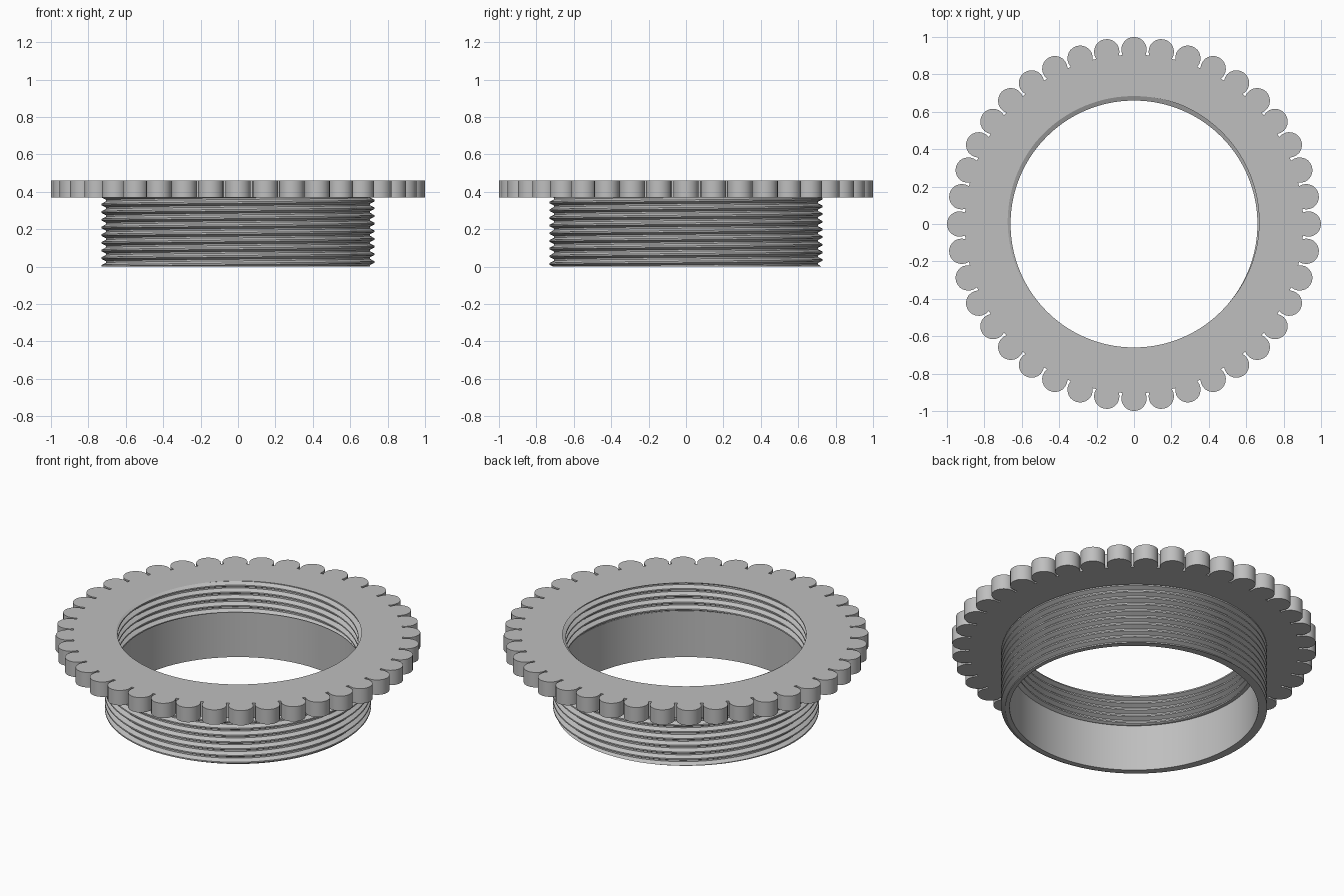
import bpy, bmesh, math
from math import cos, sin, pi

if "Cube" in bpy.data.objects:
    bpy.data.objects.remove(bpy.data.objects["Cube"])

grey = bpy.data.materials.new("light_grey")
grey.use_nodes = True
COLOUR = (0.52, 0.52, 0.52, 1)
grey.diffuse_color = COLOUR
grey.node_tree.nodes["Principled BSDF"].inputs["Base Color"].default_value = COLOUR

TOP, UNDER, LEDGE = 0.46, 0.37, 0.28   # flange top, flange underside, inner thread start
PITCH = 0.041
BREAKS = (0, 0.2, 0.5, 0.7)            # root flat, rising flank, crest flat, falling flank


def finish(name, bm):
    bmesh.ops.remove_doubles(bm, verts=bm.verts, dist=0.0001)
    bmesh.ops.recalc_face_normals(bm, faces=bm.faces)
    mesh = bpy.data.meshes.new(name)
    bm.to_mesh(mesh)
    bm.free()
    mesh.materials.append(grey)
    obj = bpy.data.objects.new(name, mesh)
    bpy.context.collection.objects.link(obj)
    bpy.ops.object.select_all(action='DESELECT')
    obj.select_set(True)
    bpy.context.view_layer.objects.active = obj
    bpy.ops.object.shade_smooth_by_angle(angle=math.radians(25))
    return obj


def thread_height(u):
    """Height of the thread, 0 to 1, at fraction u of a turn."""
    u %= 1
    if u < BREAKS[1]:
        return 0
    if u < BREAKS[2]:
        return (u - BREAKS[1]) / (BREAKS[2] - BREAKS[1])
    if u < BREAKS[3]:
        return 1
    return (1 - u) / (1 - BREAKS[3])


def thread_points(turn, low, high, root, crest):
    """Radius and height along one slice of a helical thread, bottom to top."""
    points = []
    for k in range(-2, int((high - low) / PITCH) + 3):
        for b in BREAKS:
            z = min(max(low + (k + b + turn) * PITCH, low), high)
            u = (z - low) / PITCH - turn
            points.append((root + (crest - root) * thread_height(u), z))
    return points


# Threaded tube: helical thread outside, helical thread inside its upper part
SLICES = 144
bm = bmesh.new()
columns = []
for i in range(SLICES + 1):
    turn = i / SLICES
    a = turn * 2 * pi
    outer = thread_points(turn, 0, UNDER, 0.706, 0.73)
    inner = thread_points(turn, LEDGE, TOP, 0.684, 0.66)
    section = outer + [(0.70, UNDER), (0.70, TOP)] + inner[::-1] + [(0.682, LEDGE), (0.682, 0)]
    columns.append([bm.verts.new((r * cos(a), r * sin(a), z)) for r, z in section])
for c, d in zip(columns, columns[1:]):
    for j in range(len(c)):
        k = (j + 1) % len(c)
        bm.faces.new((c[j], d[j], d[k], c[k]))
bmesh.ops.dissolve_degenerate(bm, dist=0.0001, edges=bm.edges)
finish("threaded_tube", bm)

# Scalloped flange: round grip lobes set around a disc with a hole
LOBES, LOBE_R, LOBE_C, DISC_R = 40, 0.068, 0.932, 0.905
reach = math.acos((DISC_R ** 2 - LOBE_C ** 2 - LOBE_R ** 2) / (2 * LOBE_C * LOBE_R))
outline = []
for n in range(LOBES):
    a = n * 2 * pi / LOBES
    for s in range(15):
        p = a + reach * (s / 7 - 1)
        outline.append((LOBE_C * cos(a) + LOBE_R * cos(p), LOBE_C * sin(a) + LOBE_R * sin(p)))
    mid = a + pi / LOBES
    outline.append((DISC_R * cos(mid), DISC_R * sin(mid)))
hole = [(0.698 * cos(t * 2 * pi / SLICES), 0.698 * sin(t * 2 * pi / SLICES)) for t in range(SLICES)]

bm = bmesh.new()
edges = []
for loop in (outline, hole):
    verts = [bm.verts.new((x, y, UNDER)) for x, y in loop]
    edges += [bm.edges.new((v, verts[(i + 1) % len(verts)])) for i, v in enumerate(verts)]
bmesh.ops.triangle_fill(bm, edges=edges, use_beauty=True, normal=(0, 0, 1))
raised = bmesh.ops.extrude_face_region(bm, geom=bm.faces[:], use_keep_orig=True)["geom"]
bmesh.ops.translate(bm, vec=(0, 0, TOP - UNDER),
                    verts=[g for g in raised if isinstance(g, bmesh.types.BMVert)])
finish("scalloped_flange", bm)
